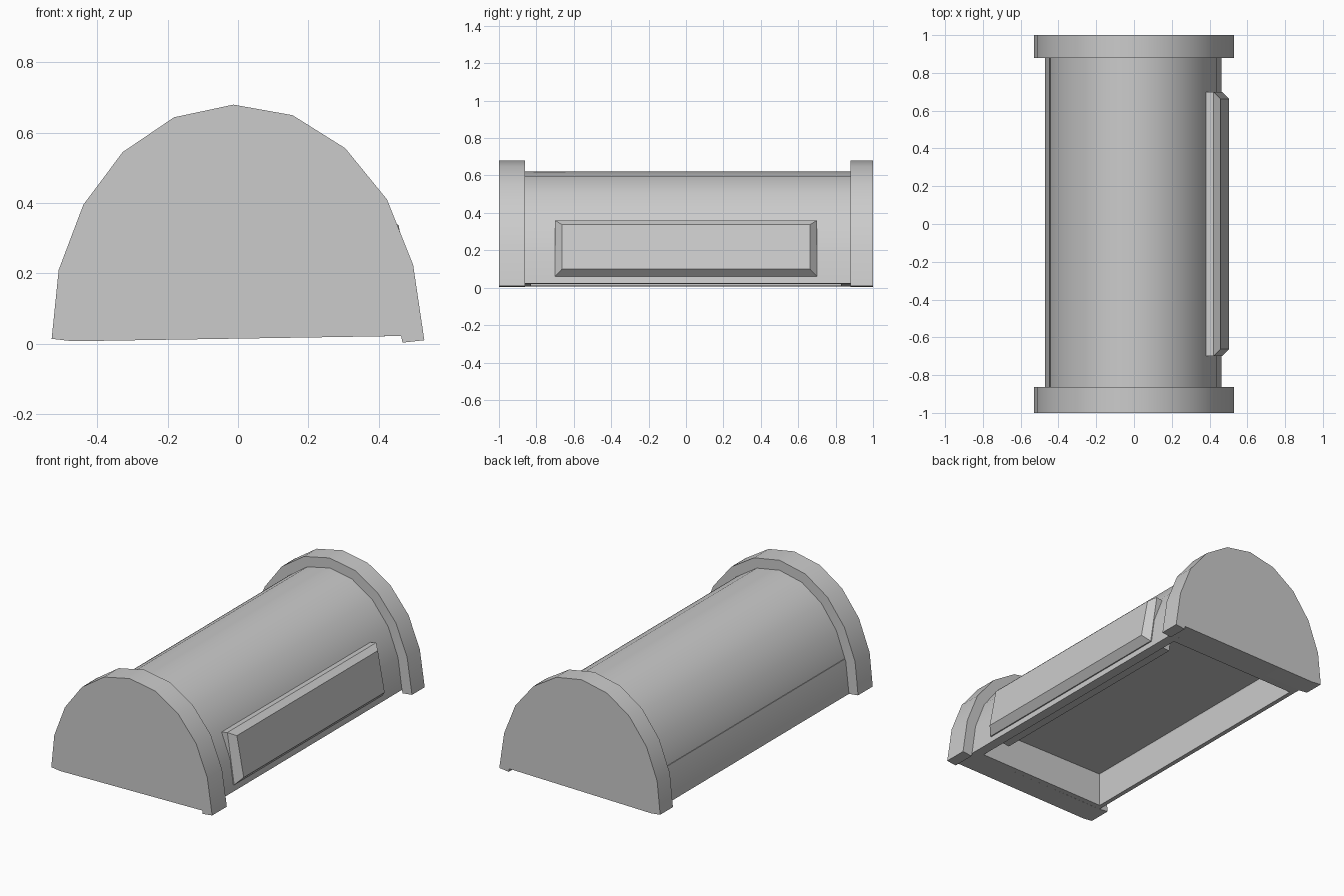
import bpy, bmesh
from math import radians

if "Cube" in bpy.data.objects:
    bpy.data.objects.remove(bpy.data.objects["Cube"])


def make_object(name, bm, smooth=False):
    bmesh.ops.recalc_face_normals(bm, faces=bm.faces)
    mesh = bpy.data.meshes.new(name)
    bm.to_mesh(mesh)
    bm.free()
    ob = bpy.data.objects.new(name, mesh)
    bpy.context.collection.objects.link(ob)
    if smooth:
        bpy.ops.object.select_all(action='DESELECT')
        ob.select_set(True)
        bpy.context.view_layer.objects.active = ob
        bpy.ops.object.shade_smooth_by_angle(angle=radians(30))
    return ob


def loft(name, rings, smooth=False):
    """Skin a list of matching closed rings and cap both ends."""
    bm = bmesh.new()
    vs = [[bm.verts.new(p) for p in ring] for ring in rings]
    n = len(vs[0])
    for a, b in zip(vs, vs[1:]):
        for i in range(n):
            j = (i + 1) % n
            bm.faces.new((a[i], a[j], b[j], b[i]))
    bm.faces.new(vs[0])
    bm.faces.new(vs[-1])
    return make_object(name, bm, smooth)


def extrude(name, profile, y0, y1, smooth=False):
    return loft(name, [[(x, y, z) for x, z in profile] for y in (y0, y1)], smooth)


# Shared ten-sided arch, left to right
arch = [(-.53, .014), (-.51, .21), (-.44, .395), (-.328, .545), (-.182, .644),
        (-.013, .68), (.155, .65), (.305, .556), (.424, .41), (.498, .225), (.53, .01)]

# End caps with a small foot on the right
cap = arch + [(.468, .003), (.464, .022), (-.47, .007)]
extrude("front_end_cap", cap, -1, -.862, True)
extrude("back_end_cap", cap, .88, 1, True)

# Barrel: arch scaled in, with a flat-roofed pocket underneath
inner = [(x * .88, .02 + (z - .02) * .91) for x, z in arch]
inner[0], inner[-1] = (-.47, .007), (.464, .022)
pocket = [(.405, .021), (.405, .21), (-.445, .21), (-.445, .008)]
extrude("barrel", inner + pocket, -.862, .88, True)

# Pocket end rims
rim = [(.405, .021), (.405, .21), (-.445, .21), (-.445, .008)]
extrude("front_pocket_rim", rim, -.862, -.83)
extrude("back_pocket_rim", rim, .83, .88)

# Tilted side panel with a chamfered face: (x top, z top, x bottom, z bottom, half length)
sections = [(.29, .335, .33, .045, .7), (.42, .36, .465, .06, .7), (.457, .337, .502, .1, .663)]
loft("side_panel", [[(xt, -h, zt), (xt, h, zt), (xb, h, zb), (xb, -h, zb)]
                    for xt, zt, xb, zb, h in sections])
